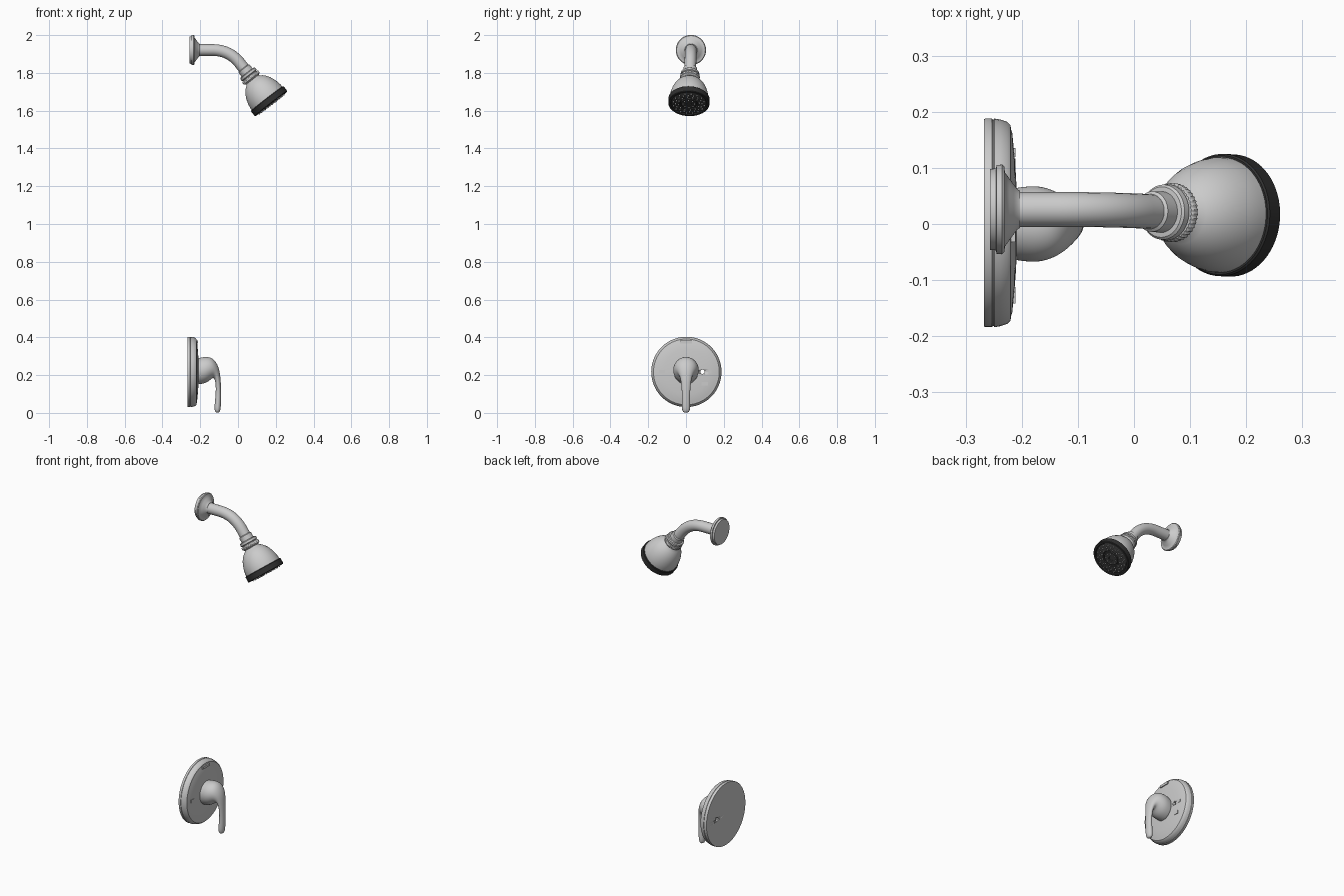
import bpy, bmesh, math
from mathutils import Vector, Matrix

if "Cube" in bpy.data.objects:
    bpy.data.objects.remove(bpy.data.objects["Cube"])


def material(name, v):
    m = bpy.data.materials.new(name)
    m.diffuse_color = (v, v, v, 1)
    m.use_nodes = True
    m.node_tree.nodes["Principled BSDF"].inputs["Base Color"].default_value = m.diffuse_color
    return m


DARK = material("dark_plastic", 0.045)
BLACK = material("black_plastic", 0.03)


def finish(name, bm, mat=None, angle=35):
    bmesh.ops.remove_doubles(bm, verts=bm.verts, dist=1e-5)
    bmesh.ops.recalc_face_normals(bm, faces=bm.faces)
    me = bpy.data.meshes.new(name)
    bm.to_mesh(me)
    bm.free()
    ob = bpy.data.objects.new(name, me)
    bpy.context.collection.objects.link(ob)
    if mat:
        me.materials.append(mat)
    smooth(ob, angle)
    return ob


def smooth(ob, angle=35):
    bpy.ops.object.select_all(action='DESELECT')
    ob.select_set(True)
    bpy.context.view_layer.objects.active = ob
    bpy.ops.object.shade_smooth_by_angle(angle=math.radians(angle))


def skin(bm, rings):
    rows = [[bm.verts.new(p) for p in r] for r in rings]
    n = len(rows[0])
    for a, b in zip(rows, rows[1:]):
        for i in range(n):
            j = (i + 1) % n
            bm.faces.new((a[i], a[j], b[j], b[i]))
    bm.faces.new(rows[0])
    bm.faces.new(rows[-1])


def frame(origin, axis):
    q = Vector(axis).to_track_quat('Z', 'Y')
    return Matrix.Translation(origin) @ q.to_matrix().to_4x4()


def lathe(name, profile, mtx, mat=None, seg=64, teeth=0.0):
    """Spin (radius, distance) pairs round the frame's z axis; teeth alternates the radius."""
    bm = bmesh.new()
    rings = []
    for r, t in profile:
        ring = []
        for i in range(seg):
            a = 2 * math.pi * i / seg
            rr = r - (teeth if i % 4 > 1 else 0)
            ring.append(mtx @ Vector((rr * math.cos(a), rr * math.sin(a), t)))
        rings.append(ring)
    skin(bm, rings)
    return finish(name, bm, mat)


# frames: wall fittings point along +x, head points down and out
AXIS = Vector((0.61, -0.03, -0.79)).normalized()
FACE = Vector((0.176, 0.015, 1.636))
head = frame(FACE, AXIS)
wall_top = frame((0, 0.026, 1.921), (1, 0, 0))
wall_low = frame((0, 0.002, 0.217), (1, 0, 0))

# wall flange
lathe("wall_flange", [(0.072, -0.257), (0.073, -0.246), (0.079, -0.245), (0.08, -0.235),
                      (0.076, -0.231), (0.066, -0.230), (0.055, -0.222), (0.044, -0.214),
                      (0.036, -0.208), (0.033, -0.203), (0.03, -0.203)], wall_top)

# bent shower arm: straight, arc, straight
corner = FACE - AXIS * 0.36
start = Vector((-0.23, 0.026, 1.921))
d0 = (corner - start).normalized()
p0, p1 = corner - d0 * 0.09, corner + AXIS * 0.09
path = [start] + [p0 * (1 - t) ** 2 + corner * 2 * t * (1 - t) + p1 * t * t
                  for t in (i / 14 for i in range(15))] + [FACE - AXIS * 0.2]
cu = bpy.data.curves.new("shower_arm", 'CURVE')
cu.dimensions = '3D'
cu.bevel_depth = 0.031
cu.bevel_resolution = 8
cu.use_fill_caps = True
sp = cu.splines.new('POLY')
sp.points.add(len(path) - 1)
for pt, co in zip(sp.points, path):
    pt.co = (*co, 1)
arm = bpy.data.objects.new("shower_arm", cu)
bpy.context.collection.objects.link(arm)
bpy.ops.object.select_all(action='DESELECT')
arm.select_set(True)
bpy.context.view_layer.objects.active = arm
bpy.ops.object.convert(target='MESH')
smooth(bpy.context.view_layer.objects.active, 45)

# swivel collar
lathe("arm_sleeve", [(0.031, -0.24), (0.036, -0.236), (0.037, -0.2), (0.03, -0.2)], head)
lathe("collar_nut", [(0.036, -0.209), (0.045, -0.208), (0.049, -0.204), (0.05, -0.192),
                     (0.044, -0.188), (0.044, -0.182), (0.04, -0.165)], head)
lathe("collar_grip", [(0.042, -0.186), (0.05, -0.185), (0.053, -0.181), (0.052, -0.169),
                      (0.046, -0.165), (0.036, -0.158)], head, seg=160, teeth=0.0015)

# shower head dome, rim and spray face
lathe("head_dome", [(0.036, -0.168), (0.043, -0.158), (0.055, -0.149), (0.068, -0.136),
                    (0.081, -0.117), (0.091, -0.095), (0.098, -0.072), (0.102, -0.05),
                    (0.103, -0.03)], head)
lathe("head_rim", [(0.09, -0.036), (0.106, -0.036), (0.109, -0.033), (0.109, -0.003),
                   (0.106, 0.0), (0.096, 0.0), (0.092, -0.006), (0.088, -0.008)], head, BLACK)
lathe("spray_face", [(0.095, -0.02), (0.095, -0.007), (0.088, -0.004), (0.05, -0.002),
                     (0.047, -0.006), (0.042, -0.006), (0.04, 0.0), (0.014, 0.0),
                     (0.012, -0.004), (0.0, -0.004)], head, DARK)

# nozzles in rings
bm = bmesh.new()
for count, rad, turn in ((8, 0.03, 0.0), (12, 0.056, 0.1), (16, 0.07, 0.0), (16, 0.083, 0.2)):
    for i in range(count):
        a = 2 * math.pi * i / count + turn
        m = head @ Matrix.Translation((rad * math.cos(a), rad * math.sin(a), 0))
        bmesh.ops.create_cone(bm, cap_ends=True, segments=10, radius1=0.0038,
                              radius2=0.0026, depth=0.012, matrix=m)
finish("spray_nozzles", bm)

# valve plate with a screw hole
plate = lathe("valve_plate", [(0.0, -0.267), (0.185, -0.267), (0.186, -0.265), (0.186, -0.253),
                              (0.184, -0.252), (0.184, -0.250), (0.186, -0.249), (0.184, -0.238),
                              (0.180, -0.226), (0.174, -0.220), (0.166, -0.219), (0.16, -0.217),
                              (0.12, -0.213), (0.08, -0.21), (0.0, -0.208)], wall_low, seg=96)
cutter = lathe("hole_cutter", [(0.0115, -0.3), (0.0115, -0.18)],
               frame((0, 0.087, 0.218), (1, 0, 0)), seg=24)
cutter.hide_render = True
cutter.hide_set(True)
cut = plate.modifiers.new("hole", 'BOOLEAN')
cut.object = cutter
cut.operation = 'DIFFERENCE'
cut.solver = 'EXACT'

# small plain raised marks on the plate: y, z, width, height
bm = bmesh.new()
for y, z, w, h in ((0.0, 0.375, 0.065, 0.014), (-0.127, 0.217, 0.03, 0.018),
                   (0.1, 0.155, 0.034, 0.018), (0.127, 0.217, 0.016, 0.016)):
    m = Matrix.Translation((-0.217, y, z)) @ Matrix.Diagonal((0.012, w, h, 1))
    bmesh.ops.create_cube(bm, size=1, matrix=m)
finish("plate_marks", bm)

# lever handle: ellipses between an outer and an inner outline point, with half width
sections = [(-0.222, 0.288, -0.222, 0.150, 0.064), (-0.205, 0.292, -0.205, 0.150, 0.066),
            (-0.177, 0.298, -0.172, 0.157, 0.070), (-0.145, 0.296, -0.151, 0.170, 0.063),
            (-0.123, 0.279, -0.136, 0.184, 0.053), (-0.105, 0.250, -0.127, 0.183, 0.041),
            (-0.095, 0.212, -0.121, 0.170, 0.031), (-0.090, 0.153, -0.117, 0.136, 0.024),
            (-0.089, 0.090, -0.119, 0.086, 0.021), (-0.090, 0.040, -0.125, 0.038, 0.023),
            (-0.093, 0.014, -0.124, 0.013, 0.021), (-0.100, 0.001, -0.118, 0.001, 0.013)]
rings = []
for xa, za, xb, zb, hw in sections:
    mid = Vector(((xa + xb) / 2, 0, (za + zb) / 2))
    half = Vector(((xa - xb) / 2, 0, (za - zb) / 2))
    rings.append([mid + half * math.cos(a) + Vector((0, hw * math.sin(a), 0))
                  for a in (2 * math.pi * i / 20 for i in range(20))])
bm = bmesh.new()
skin(bm, rings)
lever = finish("lever_handle", bm, angle=80)
sub = lever.modifiers.new("round", 'SUBSURF')
sub.levels = sub.render_levels = 2
